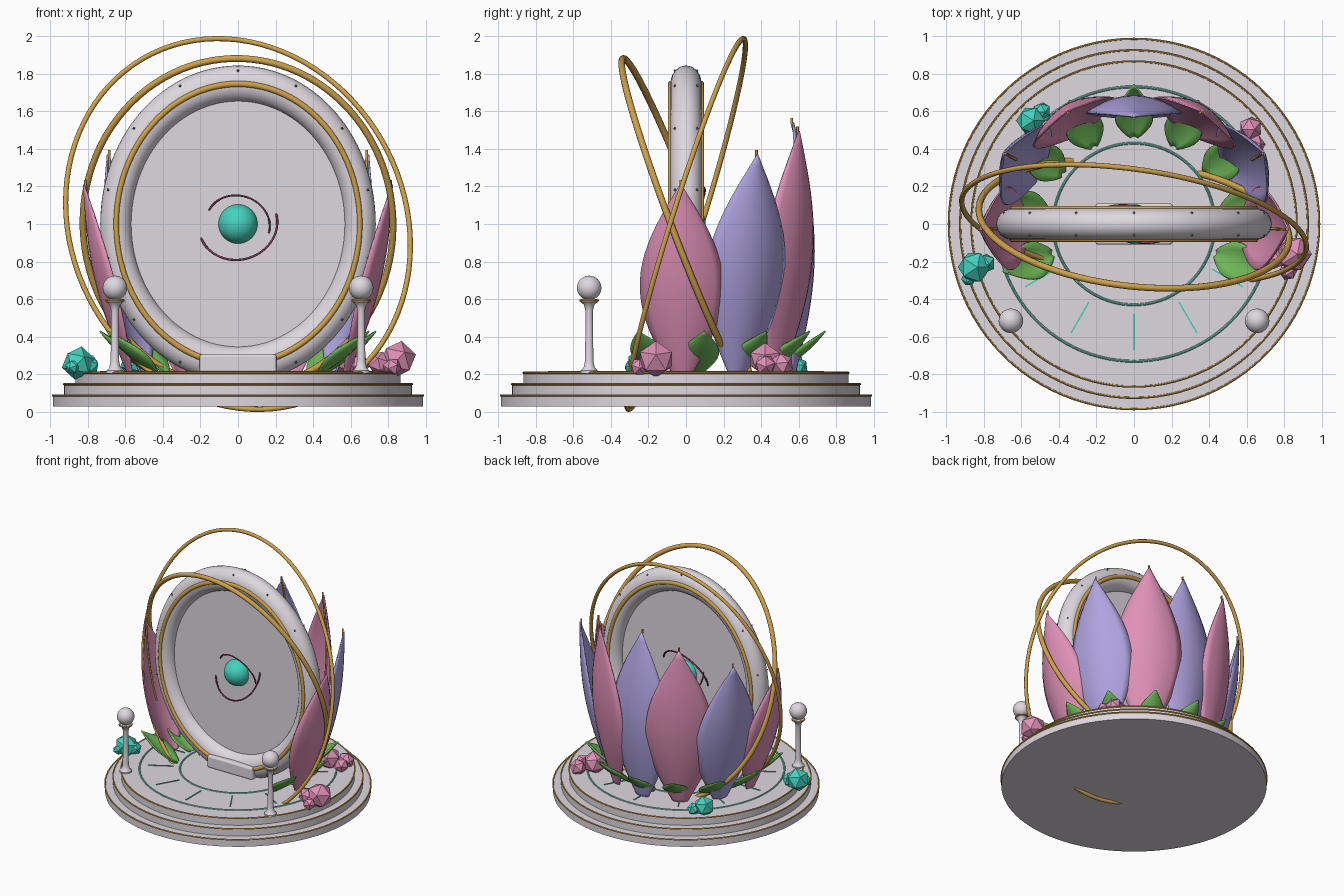
import bpy, bmesh
from math import sin, cos, pi, radians, tau
from mathutils import Vector

if "Cube" in bpy.data.objects:
    bpy.data.objects.remove(bpy.data.objects["Cube"])


def material(name, rgb):
    m = bpy.data.materials.new(name)
    m.use_nodes = True
    color = (*rgb, 1)
    m.diffuse_color = color
    m.node_tree.nodes["Principled BSDF"].inputs["Base Color"].default_value = color
    return m


PEARL = material("pearl white", (.73, .69, .74))
GOLD = material("gold", (.62, .36, .07))
PINK = material("petal pink", (.74, .28, .47))
LILAC = material("petal lilac", (.43, .37, .75))
GREEN = material("leaf green", (.16, .48, .10))
TEAL = material("teal", (.06, .65, .52))
PALE = material("pale teal", (.22, .70, .60))
PLUM = material("plum", (.20, .04, .11))
STEEL = material("steel grey", (.16, .18, .20))


def finish(name, mat, smooth=True):
    ob = bpy.context.object
    ob.name = name
    ob.data.materials.clear()
    ob.data.materials.append(mat)
    if smooth:
        bpy.ops.object.shade_smooth_by_angle(angle=radians(40))
    return ob


def disc(name, r, z0, z1, mat):
    bpy.ops.mesh.primitive_cylinder_add(vertices=96, radius=r, depth=z1 - z0,
                                        location=(0, 0, (z0 + z1) / 2))
    return finish(name, mat)


def torus(name, major, minor, loc, mat, upright=False, sides=12):
    rot = (pi / 2, 0, 0) if upright else (0, 0, 0)
    bpy.ops.mesh.primitive_torus_add(major_radius=major, minor_radius=minor, major_segments=96,
                                     minor_segments=sides, location=loc, rotation=rot)
    ob = finish(name, mat)
    if upright:
        ob.scale.y = STRETCH
    return ob


def ball(name, r, loc, mat, seg=32):
    bpy.ops.mesh.primitive_uv_sphere_add(segments=seg, ring_count=seg // 2, radius=r, location=loc)
    return finish(name, mat)


def box(name, size, loc, mat, turn=0, bevel=0):
    bpy.ops.mesh.primitive_cube_add(size=1, location=loc, rotation=(0, 0, turn))
    ob = finish(name, mat, False)
    ob.scale = size
    if bevel:
        bpy.ops.object.transform_apply(location=False, rotation=False, scale=True)
        mod = ob.modifiers.new("rounded", "BEVEL")
        mod.width, mod.segments = bevel, 3
    return ob


def mesh_object(name, bm, mat, smooth=True):
    me = bpy.data.meshes.new(name)
    bm.to_mesh(me)
    bm.free()
    ob = bpy.data.objects.new(name, me)
    bpy.context.collection.objects.link(ob)
    bpy.ops.object.select_all(action="DESELECT")
    bpy.context.view_layer.objects.active = ob
    ob.select_set(True)
    return finish(name, mat, smooth)


def tube(name, pts, r, mat, closed=False):
    cu = bpy.data.curves.new(name, "CURVE")
    cu.dimensions, cu.bevel_depth, cu.bevel_resolution = "3D", r, 3
    cu.use_fill_caps = True
    sp = cu.splines.new("POLY")
    sp.points.add(len(pts) - 1)
    for p, co in zip(sp.points, pts):
        p.co = (*co, 1)
    sp.use_cyclic_u = closed
    sp.use_smooth = True
    ob = bpy.data.objects.new(name, cu)
    bpy.context.collection.objects.link(ob)
    bpy.ops.object.select_all(action="DESELECT")
    bpy.context.view_layer.objects.active = ob
    ob.select_set(True)
    bpy.ops.object.convert(target="MESH")
    return finish(name, mat)


def hoop(name, center, a, b, r, mat):
    c, a, b = Vector(center), Vector(a), Vector(b)
    tube(name, [c + a * cos(tau * i / 96) + b * sin(tau * i / 96) for i in range(96)], r, mat, True)


def blade(name, angle, foot, lean, bulge, z0, height, width, cup, mat, rows=20, cols=10):
    """Cupped, pointed petal that stands at an angle round the centre."""
    out = Vector((cos(angle), sin(angle), 0))
    side = Vector((-sin(angle), cos(angle), 0))

    def point(t, u, inset=0):
        half = width * max(sin(pi * (.04 + .96 * t)), .01)
        r = foot + lean * t + bulge * sin(pi * t) - cup * (half / width) * u * u - inset
        return out * r + side * (u * half) + Vector((0, 0, z0 + height * t))

    bm = bmesh.new()
    grid = [[bm.verts.new(point(i / rows, 2 * j / cols - 1)) for j in range(cols + 1)]
            for i in range(rows + 1)]
    for lo, hi in zip(grid, grid[1:]):
        for j in range(cols):
            bm.faces.new((lo[j], lo[j + 1], hi[j + 1], hi[j]))
    ob = mesh_object(name, bm, mat)
    mod = ob.modifiers.new("thickness", "SOLIDIFY")
    mod.thickness, mod.offset = .01, 0
    return point


# Stepped platform with gold edges
for i in range(3):
    radius, low = .985 - .06 * i, .03 + .06 * i
    disc(f"platform_step_{i}", radius, low, low + .06, PEARL)
    torus(f"platform_trim_{i}", radius, .006, (0, 0, low + .058), GOLD, sides=8)

# Floor circles and radial marks
for i, r in enumerate((.43, .73)):
    torus(f"floor_circle_{i}", r, .007, (0, 0, .211), PALE, sides=8)
for i in range(12):
    a = tau * i / 12
    box(f"floor_mark_{i}", (.19, .008, .006), (.575 * cos(a), .575 * sin(a), .212), TEAL, a)

# Oval portal: frame, pane, trims, studs and foot block
STRETCH = 1.15
torus("portal_frame", .65, .083, (0, 0, 1), PEARL, True, 24)
pane = disc("portal_pane", .6, -.01, .01, PEARL)
pane.location.z = 1
pane.rotation_euler.x = pi / 2
pane.scale.y = STRETCH
for s, label in ((-1, "front"), (1, "back")):
    torus(f"portal_trim_{label}", .648, .014, (0, s * .082, 1), GOLD, True)
    for i in range(14):
        a = pi / 2 + tau * i / 14
        ball(f"stud_{label}_{i}", .007,
             (.709 * cos(a), s * .059, 1 + STRETCH * .709 * sin(a)), STEEL, 8)
box("portal_foot", (.41, .22, .1), (0, 0, .257), PEARL, bevel=.015)

# Glowing core and its tilted hoops
ball("core_orb", .105, (0, 0, 1), TEAL)
hoop("core_hoop_outer", (0, 0, 1), (.2, 0, .065), (.06, -.1, -.18), .006, PLUM)
hoop("core_hoop_inner", (0, 0, 1), (.16, 0, -.06), (.055, -.07, .14), .005, PLUM)

# Large orbit rings
hoop("orbit_ring_large", (0, 0, 1), (.915, -.1, -.05), (-.06, .3, .985), .014, GOLD)
hoop("orbit_ring_small", (0, 0, 1), (.825, -.07, -.03), (.02, -.335, .88), .018, GOLD)

# Seven petals round the back, each with a gold vein and tip
for i in range(7):
    a = radians(-2 + 184 * i / 6)
    s, c = max(sin(a), 0), abs(cos(a))
    point = blade(f"petal_{i}", a, .57, .25 * c, .11 - .05 * c, .17, 1.04 + .33 * s,
                  .22 + .035 * s, .09, LILAC if i % 2 else PINK)
    vein = [point(.4 + .06 * k, 0, .008) for k in range(11)]
    tube(f"petal_vein_{i}", vein + [vein[-1] + Vector((0, 0, .025))], .007, GOLD)

# Leaves at the foot of the petals
for i in range(9):
    blade(f"leaf_{i}", radians(-20 + 27.5 * i), .46, .28, .03, .2, .23, .1, .06, GREEN, 10, 6)

# Two lamp posts
PROFILE = [(0, .205), (.045, .205), (.045, .22), (.03, .235), (.023, .27), (.02, .42),
           (.02, .54), (.028, .57), (.045, .585), (.045, .6), (0, .6)]
for s, label in ((1, "left"), (-1, "right")):
    x, y = s * .655, -.515
    bm = bmesh.new()
    verts = [bm.verts.new((r, 0, z)) for r, z in PROFILE]
    edges = [bm.edges.new(p) for p in zip(verts, verts[1:])]
    bmesh.ops.spin(bm, geom=verts + edges, cent=(0, 0, 0), axis=(0, 0, 1), angle=tau,
                   steps=24, use_duplicate=False)
    bmesh.ops.remove_doubles(bm, verts=bm.verts, dist=.0005)
    bmesh.ops.recalc_face_normals(bm, faces=bm.faces)
    post = mesh_object(f"lamp_post_{label}", bm, PEARL)
    post.location = (x, y, 0)
    torus(f"lamp_collar_{label}", .046, .006, (x, y, .593), GOLD, sides=8)
    ball(f"lamp_globe_{label}", .065, (x, y, .66), PEARL)

# Faceted crystal clusters: x, y, z, radius
CLUSTERS = {
    "teal_front": (TEAL, [(-.85, -.23, .26, .09), (-.79, -.21, .25, .055), (-.88, -.29, .24, .04)]),
    "teal_back": (TEAL, [(-.55, .55, .26, .08), (-.49, .6, .24, .05)]),
    "pink_front": (PINK, [(.85, -.16, .28, .1), (.75, -.18, .26, .065), (.82, -.25, .24, .05)]),
    "pink_back": (PINK, [(.53, .42, .28, .09), (.62, .51, .25, .065), (.64, .42, .25, .06)]),
}
for label, (mat, stones) in CLUSTERS.items():
    for i, (x, y, z, r) in enumerate(stones):
        bpy.ops.mesh.primitive_ico_sphere_add(subdivisions=1, radius=r, location=(x, y, z),
                                              rotation=(.3 * i, .2, .7 * i))
        finish(f"crystal_{label}_{i}", mat, False)
